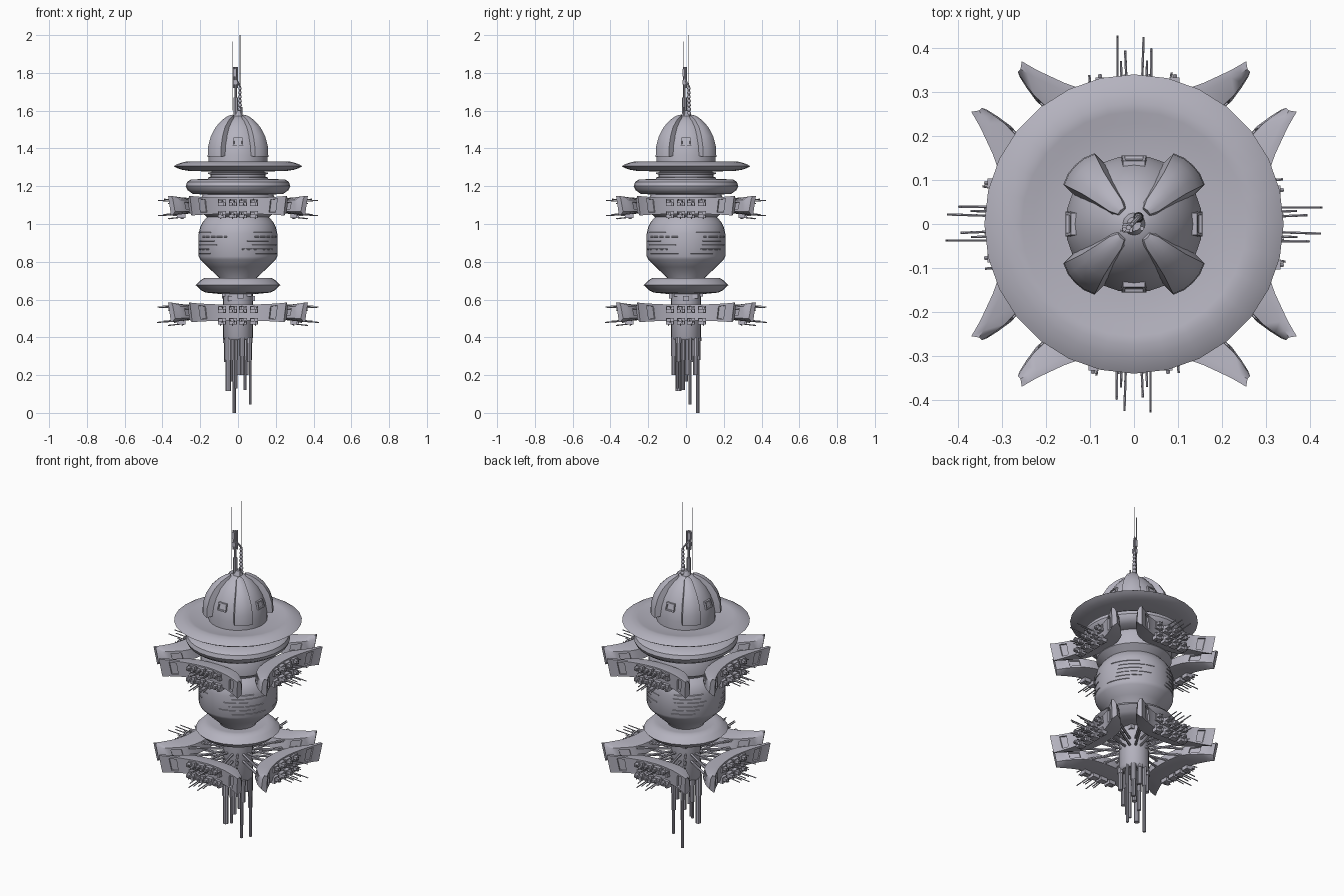
import bpy, bmesh, math, random
from mathutils import Vector, Matrix

random.seed(4)
cube = bpy.data.objects.get("Cube")
if cube:
    bpy.data.objects.remove(cube, do_unlink=True)

hull = bpy.data.materials.new("pale_lilac_grey")
hull.use_nodes = True
hull.diffuse_color = (0.46, 0.45, 0.52, 1)
hull.node_tree.nodes["Principled BSDF"].inputs["Base Color"].default_value = hull.diffuse_color


def finish(name, bm, angle=35):
    """Turn a bmesh into a smooth-by-angle object."""
    bmesh.ops.recalc_face_normals(bm, faces=bm.faces)
    mesh = bpy.data.meshes.new(name)
    bm.to_mesh(mesh)
    bm.free()
    mesh.materials.append(hull)
    obj = bpy.data.objects.new(name, mesh)
    bpy.context.collection.objects.link(obj)
    bpy.ops.object.select_all(action="DESELECT")
    obj.select_set(True)
    bpy.context.view_layer.objects.active = obj
    bpy.ops.object.shade_smooth_by_angle(angle=math.radians(angle))
    return obj


def four_around(obj, label, height=0, offset=0):
    """Place the part and three linked copies at quarter turns."""
    obj.name = f"{label}_1"
    obj.location.z, obj.rotation_euler.z = height, offset
    for i in range(1, 4):
        twin = bpy.data.objects.new(f"{label}_{i + 1}", obj.data)
        twin.location.z, twin.rotation_euler.z = height, offset + i * math.pi / 2
        bpy.context.collection.objects.link(twin)


def loft(bm, rings):
    """Skin closed rings of points and cap both ends; returns the side faces by row."""
    rows = [[bm.verts.new(p) for p in ring] for ring in rings]
    n = len(rows[0])
    sides = [[bm.faces.new((a[i], a[(i + 1) % n], b[(i + 1) % n], b[i])) for i in range(n)]
             for a, b in zip(rows, rows[1:])]
    bm.faces.new(rows[0])
    bm.faces.new(rows[-1])
    return sides


def lathe(name, profile, segments=32):
    bm = bmesh.new()
    loft(bm, [[(r * math.cos(i * math.tau / segments), r * math.sin(i * math.tau / segments), z)
               for i in range(segments)] for r, z in profile])
    return finish(name, bm)


def rod(bm, start, end, radius, sides=8, tip=None):
    start, end = Vector(start), Vector(end)
    axis = end - start
    place = Matrix.Translation((start + end) / 2) @ axis.to_track_quat("Z", "Y").to_matrix().to_4x4()
    bmesh.ops.create_cone(bm, cap_ends=True, segments=sides, radius1=radius,
                          radius2=radius if tip is None else tip, depth=axis.length, matrix=place)


def box(bm, centre, size):
    bmesh.ops.create_cube(bm, size=1, matrix=Matrix.Translation(centre) @ Matrix.Diagonal((*size, 1)))


# Central stack of hull sections
lathe("lower_shaft", [(0.07, 0.385), (0.08, 0.4), (0.08, 0.64)], 20)
lathe("lower_disc", [(0.1, 0.63), (0.17, 0.637), (0.195, 0.648), (0.225, 0.677), (0.2, 0.702),
                     (0.175, 0.715), (0.15, 0.715), (0.1, 0.708)], 24)
lathe("main_body", [(0.095, 0.7), (0.1, 0.716), (0.16, 0.772), (0.2, 0.812), (0.208, 0.828),
                    (0.208, 0.95), (0.2, 0.985), (0.185, 1.013), (0.155, 1.045)])
lathe("upper_dock_hub", [(0.155, 1.03), (0.2, 1.065), (0.2, 1.13), (0.18, 1.17)])
lathe("middle_disc", [(0.17, 1.155), (0.24, 1.16), (0.268, 1.18), (0.277, 1.2),
                      (0.27, 1.222), (0.25, 1.236), (0.17, 1.238)])
lathe("neck", [(0.16, 1.23), (0.16, 1.245), (0.145, 1.25), (0.145, 1.262), (0.16, 1.265),
               (0.16, 1.272), (0.14, 1.275), (0.14, 1.29)])
lathe("large_disc", [(0.15, 1.278), (0.26, 1.281), (0.3, 1.288), (0.325, 1.297), (0.34, 1.306),
                     (0.325, 1.315), (0.3, 1.324), (0.275, 1.33), (0.255, 1.328), (0.23, 1.322),
                     (0.15, 1.316)], 28)
lathe("dome", [(0.156, 1.3), (0.156, 1.365), (0.147, 1.42), (0.131, 1.465), (0.105, 1.51),
               (0.07, 1.548), (0.035, 1.57), (0.01, 1.576)], 28)

# Broken raised strips around the main body
bm = bmesh.new()
for k in range(6):
    z = 0.84 + 0.022 * k
    for s in range(4):
        start, span = s * math.tau / 4 + random.uniform(0, 0.5), random.uniform(0.6, 1)
        loft(bm, [[(r * math.cos(start + span * i / 6), r * math.sin(start + span * i / 6), z + h)
                   for r, h in ((0.204, 0), (0.2105, 0.003), (0.2105, 0.006), (0.204, 0.009))]
                  for i in range(7)])
finish("body_strips", bm)

# Four buttress fins over the dome
bm = bmesh.new()
rings = []
for r, z, inner_r, inner_z, half in ((0.182, 1.355, 0.13, 1.365, 0.05), (0.18, 1.41, 0.13, 1.4, 0.049),
                                     (0.164, 1.465, 0.115, 1.45, 0.044), (0.136, 1.513, 0.09, 1.49, 0.035),
                                     (0.097, 1.55, 0.06, 1.52, 0.026), (0.062, 1.571, 0.035, 1.54, 0.019),
                                     (0.042, 1.576, 0.03, 1.545, 0.01)):
    rings.append([(inner_r, -half, inner_z), (r - 0.1 * half, -half, z), (r + 0.1 * half, -0.5 * half, z + 0.002),
                  (r + 0.15 * half, 0, z + 0.003), (r + 0.1 * half, 0.5 * half, z + 0.002),
                  (r - 0.1 * half, half, z), (inner_r, half, inner_z)])
loft(bm, rings)
four_around(finish("fin", bm, 45), "dome_fin", 0, math.pi / 4)

# Four framed windows on the dome
bm = bmesh.new()
loft(bm, [[(x, y + (z - 1.415) * 0.3, z) for x, z in ((-0.028, 1.415), (0.028, 1.415), (0.025, 1.457),
                                                     (-0.025, 1.457))] for y in (-0.12, -0.156)])
bm.normal_update()
front = min(bm.faces, key=lambda f: f.calc_center_median().y)
bmesh.ops.inset_individual(bm, faces=[front], thickness=0.009, depth=0)
bmesh.ops.inset_individual(bm, faces=[front], thickness=0.002, depth=0)
bmesh.ops.translate(bm, verts=front.verts, vec=(0, 0.006, 0))
four_around(finish("window", bm), "dome_window")

# Docking crescents: two horns sweeping forward, bulging at the back, with recessed panels
half = (0.2, 0.4, 0.55, 0.63, 0.86, 0.94, 1)
steps = [-t for t in reversed(half)] + [0] + list(half)
for level, height, reach_out in (("lower", 0.53, 1.01), ("upper", 1.095, 1)):
    bm = bmesh.new()
    rings = []
    for t in steps:
        a = abs(t)
        y_front, y_back = -0.29 - 0.08 * a ** 2, -0.2 - 0.145 * a ** 3
        top, low = 0.044 + 0.01 * a ** 3, -0.042 - 0.008 * a ** 3
        y_rim = y_front + 0.018
        rings.append([(0.255 * t, y_front, top), (0.242 * t, y_front + 0.015 * a, low),
                      (0.245 * t, max(y_rim, y_front + 0.015 * a + 0.006), low),
                      (0.259 * t, y_back + 0.012, low * 0.6), (0.264 * t, y_back, top * 0.65),
                      (0.258 * t, y_rim, top)])
    sides = loft(bm, rings)
    panels = [sides[i][j] for i, (a, b) in enumerate(zip(steps, steps[1:]))
              if abs(abs(a + b) - 1.49) < 0.01 for j in (0, 3)]
    bmesh.ops.recalc_face_normals(bm, faces=bm.faces)
    bmesh.ops.inset_individual(bm, faces=panels, thickness=0.017, depth=0)
    bmesh.ops.inset_individual(bm, faces=panels, thickness=0.002, depth=-0.008)
    four_around(finish("crescent", bm, 50), f"{level}_dock_crescent", height)

    # Docking equipment: two rows of clamps, each with a bundle of probes
    bm = bmesh.new()
    for x in (-0.085, -0.027, 0.027, 0.085):
        for z in (0.018, -0.045):
            box(bm, (x, -0.295, z), (0.042, 0.034, 0.036))
            box(bm, (x - 0.008, -0.316, z + 0.006), (0.02, 0.034, 0.016))
            box(bm, (x + 0.012, -0.31, z - 0.008), (0.014, 0.028, 0.018))
            reach = 0.425 * reach_out if abs(x) < 0.05 else 0.345
            for dx, dz, part in ((-0.012, 0.01, 0.93), (0.01, 0.004, 1), (0.0, -0.012, 0.88)):
                tip = reach * part * random.uniform(0.97, 1)
                lean = 0.008 if z > 0 else -0.01
                rod(bm, (x + dx, -0.28, z + dz), (x + dx * 0.8 + 0.1 * x, -tip, z + dz + lean), 0.003, 6)
            rod(bm, (x - 0.008, -0.28, z + 0.006), (x - 0.008, -0.34, z + 0.002), 0.005, 6)
    four_around(finish("gear", bm), f"{level}_dock_gear", height)

# Struts tying each lower crescent to the shaft
bm = bmesh.new()
for x in (-0.16, -0.055, 0.055, 0.16):
    for z in (0.02, -0.02):
        rod(bm, (x * 0.25, -0.06, z), (x, -0.225 - abs(x) * 0.2, z), 0.007, 6)
four_around(finish("struts", bm), "lower_dock_struts", 0.53)

# Small service boxes around the shaft
bm = bmesh.new()
for i in range(9):
    a = i * math.tau / 9
    box(bm, (0.075 * math.cos(a), 0.075 * math.sin(a), 0.605 + 0.012 * (i % 3)), (0.03, 0.03, 0.025))
finish("shaft_boxes", bm)

# Hanging pipes below the shaft
bm = bmesh.new()
for x, y, z, r in ((-0.02, 0.062, 0, 0.009), (0.065, 0.022, 0.045, 0.008), (-0.052, -0.04, 0.115, 0.015),
                   (-0.035, 0.0, 0.165, 0.01), (0.022, -0.064, 0.2, 0.012), (0.037, -0.015, 0.12, 0.009),
                   (0.005, 0.01, 0.2, 0.014), (0.045, 0.05, 0.2, 0.012), (-0.06, 0.03, 0.27, 0.015),
                   (0.06, -0.04, 0.27, 0.013), (-0.01, -0.045, 0.13, 0.008), (0.012, 0.064, 0.28, 0.013)):
    rod(bm, (x, y, z), (x, y, 0.4), r, 10)
    rod(bm, (x, y, max(z + 0.1, 0.28)), (x, y, 0.4), r * 1.3, 10)
finish("hanging_pipes", bm)

# Masts and antennas on the dome
bm = bmesh.new()
for x, y, z0, z1, r in ((-0.012, -0.008, 1.56, 1.83, 0.006), (-0.012, -0.008, 1.56, 1.67, 0.012),
                        (-0.03, -0.015, 1.6, 1.965, 0.002), (-0.022, -0.012, 1.72, 1.83, 0.005),
                        (0.01, 0.015, 1.56, 1.73, 0.006), (0.01, 0.015, 1.7, 2.0, 0.002),
                        (-0.004, 0.0, 1.72, 1.83, 0.004), (0.018, -0.01, 1.56, 1.62, 0.005)):
    rod(bm, (x, y, z0), (x, y, z1), r)
for k in range(7):
    bmesh.ops.create_uvsphere(bm, u_segments=10, v_segments=6, radius=0.0125 - 0.0006 * k,
                              matrix=Matrix.Translation((0.01, 0.015, 1.585 + 0.022 * k)))
rod(bm, (0.01, 0.015, 1.73), (-0.012, -0.008, 1.77), 0.005)
box(bm, (-0.014, -0.009, 1.75), (0.022, 0.02, 0.025))
box(bm, (-0.018, -0.01, 1.8), (0.018, 0.016, 0.04))
rod(bm, (0, 0, 1.56), (0, 0, 1.6), 0.03, 12, 0.016)
finish("antenna_masts", bm)
